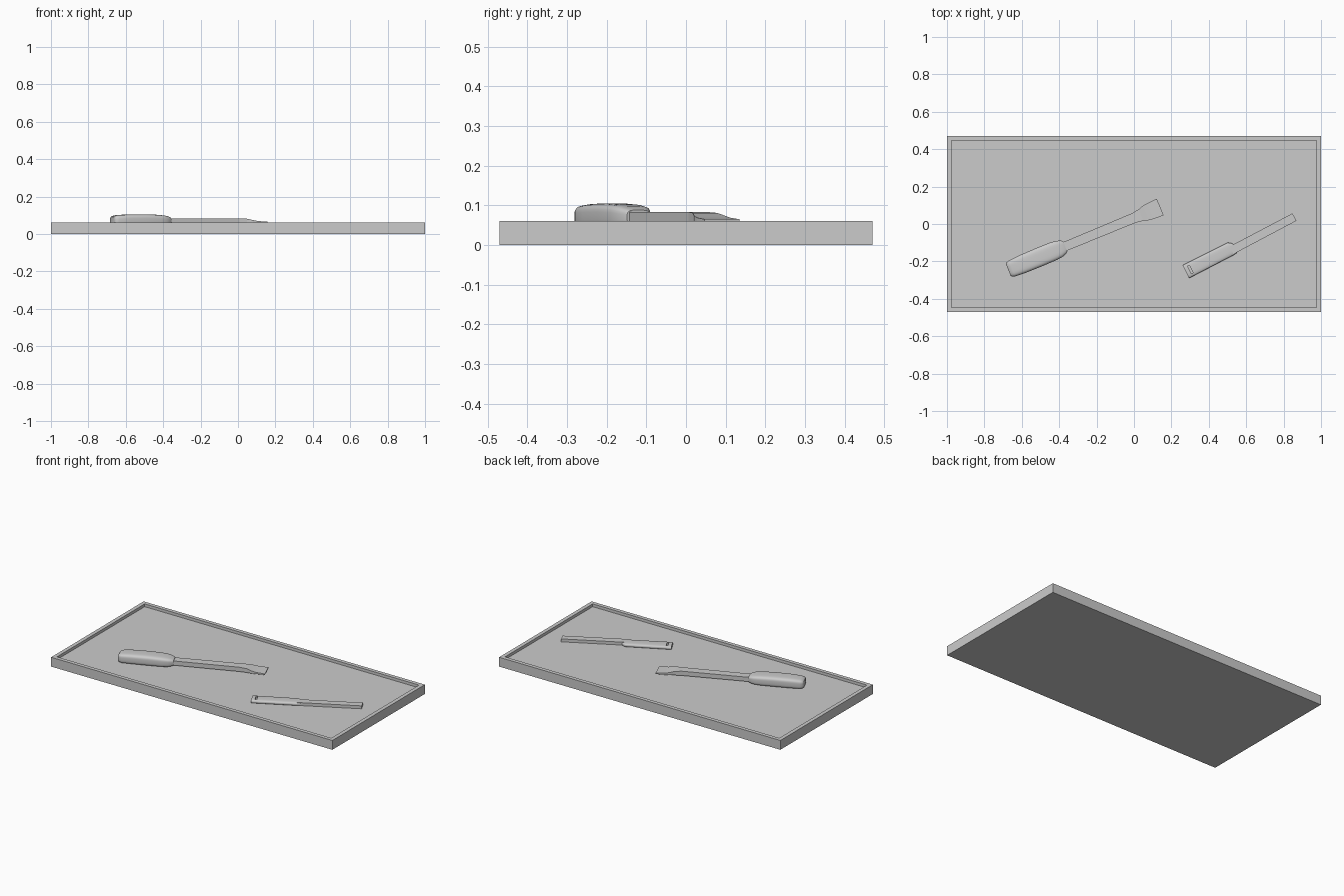
import bpy, bmesh, math
from mathutils import Vector, Matrix

if "Cube" in bpy.data.objects:
    bpy.data.objects.remove(bpy.data.objects["Cube"])

FLOOR = 0.042


def finish(name, bm, place=None, smooth=None):
    bmesh.ops.recalc_face_normals(bm, faces=bm.faces)
    me = bpy.data.meshes.new(name)
    bm.to_mesh(me)
    bm.free()
    ob = bpy.data.objects.new(name, me)
    bpy.context.collection.objects.link(ob)
    if place:
        x, y, angle = place
        ob.matrix_world = Matrix.Translation((x, y, 0)) @ Matrix.Rotation(math.radians(angle), 4, 'Z')
    if smooth:
        bpy.ops.object.select_all(action='DESELECT')
        ob.select_set(True)
        bpy.context.view_layer.objects.active = ob
        bpy.ops.object.shade_smooth_by_angle(angle=math.radians(smooth))
    return ob


def loft(name, sections, place, sides=32, power=0.5, smooth=40):
    """Rounded-box sections along local x: (x, y centre, half width, z low, z high)."""
    bm = bmesh.new()
    rings = []
    for x, yc, hw, z0, z1 in sections:
        ring = []
        for i in range(sides):
            a = 2 * math.pi * (i + 0.5) / sides
            c, s = math.cos(a), math.sin(a)
            y = yc + hw * math.copysign(abs(c) ** power, c)
            z = (z0 + z1) / 2 + (z1 - z0) / 2 * math.copysign(abs(s) ** power, s)
            ring.append(bm.verts.new((x, y, z)))
        rings.append(ring)
    for a, b in zip(rings, rings[1:]):
        for i in range(sides):
            j = (i + 1) % sides
            bm.faces.new((a[i], a[j], b[j], b[i]))
    bm.faces.new(rings[0])
    bm.faces.new(rings[-1])
    return finish(name, bm, place, smooth)


def plate(name, outline, z0, z1, place):
    """Flat outline extruded upwards."""
    bm = bmesh.new()
    f = bm.faces.new([bm.verts.new((x, y, z0)) for x, y in outline])
    ext = bmesh.ops.extrude_face_region(bm, geom=[f])
    bmesh.ops.translate(bm, vec=(0, 0, z1 - z0),
                        verts=[v for v in ext['geom'] if isinstance(v, bmesh.types.BMVert)])
    return finish(name, bm, place)


# Shallow tray with a raised rim
bm = bmesh.new()
bmesh.ops.create_cube(bm, size=1, matrix=Matrix.Translation((0, 0, 0.03)) @ Matrix.Diagonal((2, 0.94, 0.06, 1)))
top = max(bm.faces, key=lambda f: f.calc_center_median().z)
bmesh.ops.inset_region(bm, faces=[top], thickness=0.035)
well = bmesh.ops.extrude_face_region(bm, geom=[top])
bmesh.ops.translate(bm, vec=(0, 0, FLOOR - 0.06),
                    verts=[v for v in well['geom'] if isinstance(v, bmesh.types.BMVert)])
if top.is_valid:
    bmesh.ops.delete(bm, geom=[top], context='FACES_ONLY')
finish("tray", bm)

# Chisel: rounded handle, square shank, flared bevelled tip
chisel = (-0.67, -0.245, 22.5)
loft("chisel_handle", [
    (-0.002, 0, 0.034, 0.050, 0.090), (0.004, 0, 0.041, 0.045, 0.096),
    (0.020, 0, 0.046, FLOOR, 0.100), (0.080, 0, 0.050, FLOOR, 0.104),
    (0.180, 0, 0.051, FLOOR, 0.105), (0.260, 0, 0.050, FLOOR, 0.102),
    (0.295, 0, 0.046, 0.044, 0.098), (0.318, 0, 0.037, 0.048, 0.092),
    (0.327, 0, 0.031, 0.052, 0.088)], chisel)

bm = bmesh.new()
rings = []
for x, hw, z0, z1 in [(0.31, 0.025, 0.055, 0.083), (0.722, 0.027, 0.055, 0.083),
                      (0.765, 0.033, 0.056, 0.081), (0.795, 0.042, 0.057, 0.074),
                      (0.82, 0.045, 0.058, 0.069), (0.877, 0.048, 0.059, 0.065)]:
    rings.append([bm.verts.new((x, y, z)) for y, z in ((-hw, z0), (hw, z0), (hw, z1), (-hw, z1))])
for a, b in zip(rings, rings[1:]):
    for i in range(4):
        bm.faces.new((a[i], a[(i + 1) % 4], b[(i + 1) % 4], b[i]))
bm.faces.new(rings[0])
bm.faces.new(rings[-1])
finish("chisel_blade", bm, chisel)

# Slim knife: low rounded grip with a slot, thin straight blade
knife = (0.277, -0.255, 27)
grip = loft("knife_grip", [
    (0.0, 0, 0.037, 0.038, 0.060), (0.006, 0, 0.039, 0.038, 0.061),
    (0.27, 0, 0.037, 0.038, 0.061), (0.285, -0.004, 0.031, 0.038, 0.060),
    (0.292, -0.008, 0.026, 0.038, 0.059)], knife, power=0.6)
plate("knife_blade", [(0.27, -0.032), (0.65, -0.026), (0.65, 0.019), (0.27, 0.014)],
      0.040, 0.061, knife)

# Slot near the butt of the grip
cutter = plate("slot_cutter", [(0.022, -0.022), (0.032, -0.022), (0.032, 0.022), (0.022, 0.022)],
               0.05, 0.1, knife)
cutter.hide_render = True
cutter.hide_viewport = True
cut = grip.modifiers.new("slot", 'BOOLEAN')
cut.operation = 'DIFFERENCE'
cut.object = cutter
